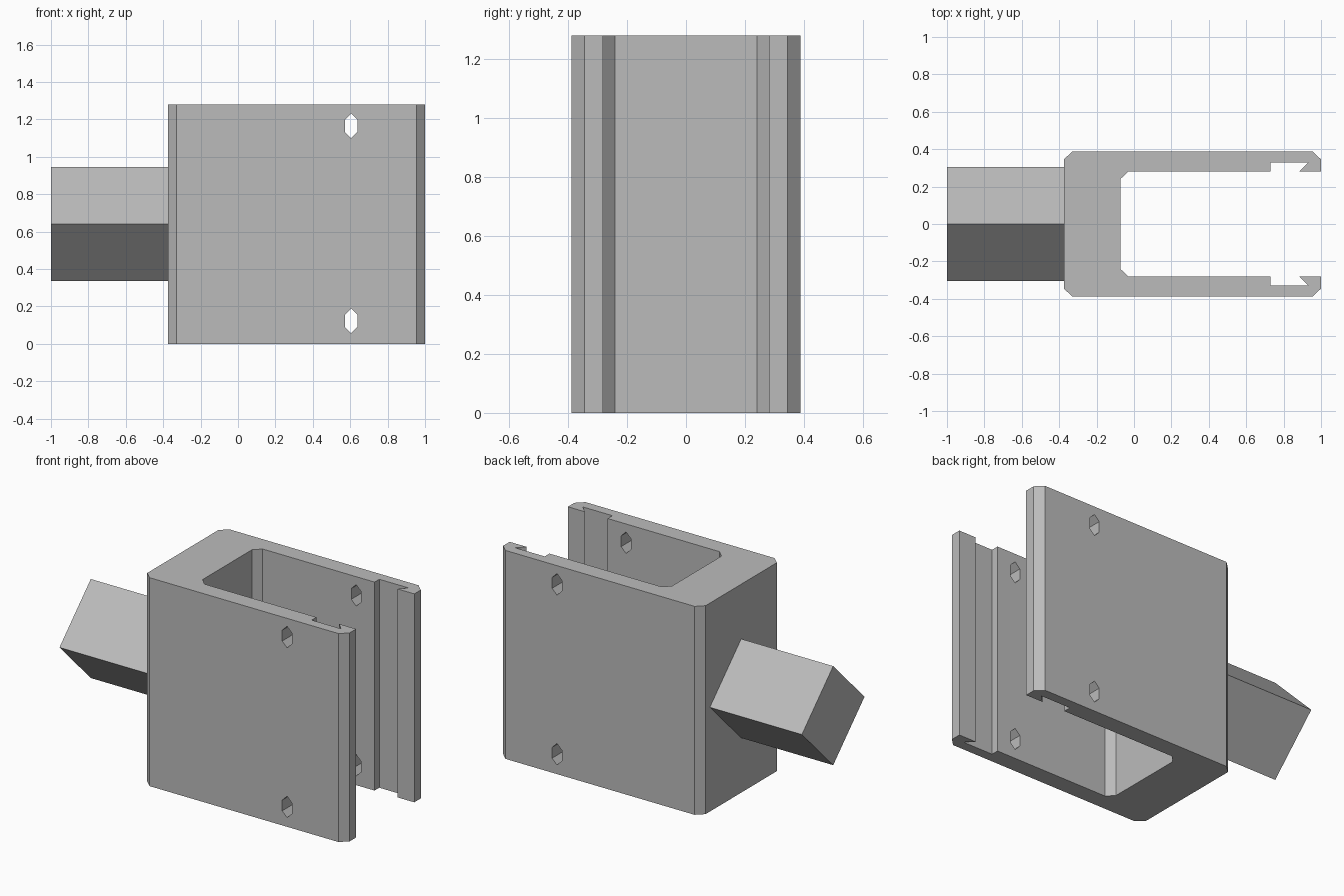
import bpy
import bmesh
from mathutils import Vector

cube = bpy.data.objects.get("Cube")
if cube:
    bpy.data.objects.remove(cube, do_unlink=True)

grey = bpy.data.materials.new("plain grey")
grey.use_nodes = True
colour = (0.5, 0.5, 0.5, 1)
grey.diffuse_color = colour
grey.node_tree.nodes["Principled BSDF"].inputs["Base Color"].default_value = colour

HEIGHT = 1.28
MID = HEIGHT / 2


def prism(name, points, depth):
    """Extrude a closed outline of 3D points along a vector."""
    bm = bmesh.new()
    face = bm.faces.new([bm.verts.new(p) for p in points])
    new = bmesh.ops.extrude_face_region(bm, geom=[face])["geom"]
    verts = [v for v in new if isinstance(v, bmesh.types.BMVert)]
    bmesh.ops.translate(bm, verts=verts, vec=Vector(depth))
    bmesh.ops.recalc_face_normals(bm, faces=bm.faces)
    mesh = bpy.data.meshes.new(name)
    bm.to_mesh(mesh)
    bm.free()
    mesh.materials.append(grey)
    obj = bpy.data.objects.new(name, mesh)
    bpy.context.collection.objects.link(obj)
    return obj


# U-shaped bracket: half outline with chamfers and undercut groove, mirrored
half = [(-0.375, 0.345), (-0.33, 0.388), (0.955, 0.388), (1.0, 0.345),
        (1.0, 0.282), (0.885, 0.282), (0.93, 0.328), (0.73, 0.328),
        (0.73, 0.282), (-0.03, 0.282), (-0.073, 0.24)]
outline = half + [(x, -y) for x, y in reversed(half)]
bracket = prism("bracket", [(x, y, 0) for x, y in outline], (0, 0, HEIGHT))

# Pointed six-sided pin holes through both walls
hexagon = [(0, 0.066), (0.033, 0.033), (0.033, -0.033),
           (0, -0.066), (-0.033, -0.033), (-0.033, 0.033)]
for label, z in (("lower", 0.122), ("upper", 1.165)):
    cutter = prism(label + "_pin_hole_cutter",
                   [(0.605 + dx, -0.6, z + dz) for dx, dz in hexagon], (0, 1.2, 0))
    cutter.hide_render = True
    cutter.hide_viewport = True
    cutter.display_type = 'WIRE'
    cut = bracket.modifiers.new(label + " pin holes", 'BOOLEAN')
    cut.operation = 'DIFFERENCE'
    cut.solver = 'EXACT'
    cut.object = cutter

# Square mounting peg standing on its edge
R = 0.304
prism("mounting_peg",
      [(-1, 0, MID + R), (-1, R, MID), (-1, 0, MID - R), (-1, -R, MID)],
      (0.63, 0, 0))
